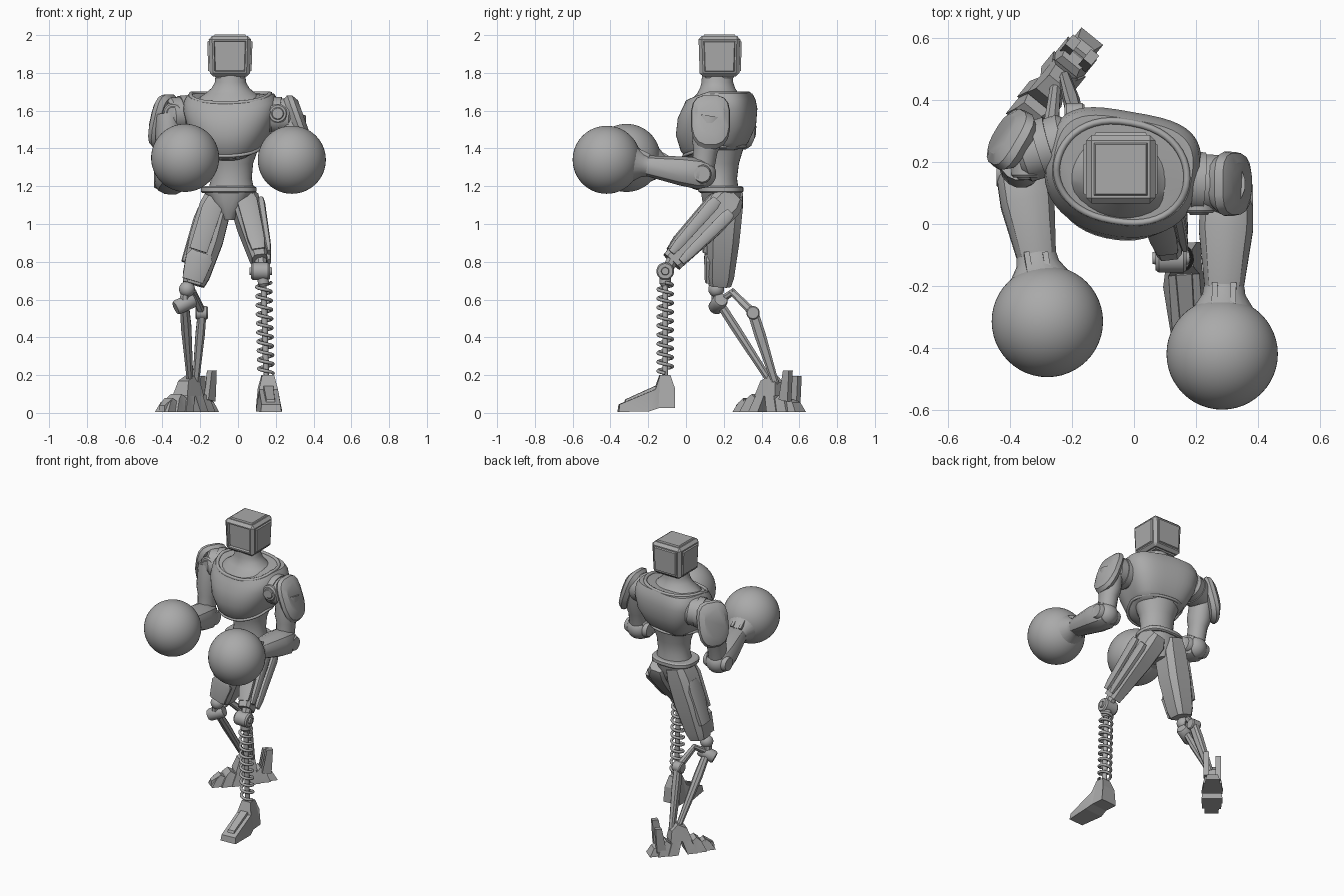
import bpy, bmesh, math
from mathutils import Vector, Matrix

cube = bpy.data.objects.get("Cube")
if cube:
    bpy.data.objects.remove(cube, do_unlink=True)

GREY = bpy.data.materials.new("plain_grey")
GREY.use_nodes = True
GREY.diffuse_color = (0.4, 0.4, 0.4, 1)
GREY.node_tree.nodes["Principled BSDF"].inputs["Base Color"].default_value = (0.4, 0.4, 0.4, 1)


def finish(name, bm, matrix=Matrix(), angle=32):
    bmesh.ops.recalc_face_normals(bm, faces=bm.faces)
    mesh = bpy.data.meshes.new(name)
    bm.to_mesh(mesh)
    bm.free()
    mesh.materials.append(GREY)
    ob = bpy.data.objects.new(name, mesh)
    ob.matrix_world = matrix
    bpy.context.collection.objects.link(ob)
    bpy.ops.object.select_all(action='DESELECT')
    ob.select_set(True)
    bpy.context.view_layer.objects.active = ob
    bpy.ops.object.shade_smooth_by_angle(angle=math.radians(angle))
    return ob


def place(x, y, z, yaw=0):
    return Matrix.Translation((x, y, z)) @ Matrix.Rotation(math.radians(yaw), 4, 'Z')


def frame(a, b):
    """Matrix at a whose local z runs to b and local x stays near world x."""
    z = (Vector(b) - Vector(a)).normalized()
    ref = Vector((0, 1, 0)) if abs(z.x) > 0.7 else Vector((1, 0, 0))
    x = (ref - z * ref.dot(z)).normalized()
    return Matrix.Translation(a) @ Matrix((x, z.cross(x), z)).transposed().to_4x4()


def loft(name, rings, matrix, n=32, front=2, back=None, dip=0):
    """Rings are (z, half width, front depth, back depth); exponents square them off."""
    bm, loops = bmesh.new(), []
    for z, rx, f, *rest in rings:
        loop = []
        for i in range(n):
            a = math.tau * (i + 0.5) / n
            c, s = math.cos(a), math.sin(a)
            e = 2 / (front if s < 0 else back or front)
            depth = f if s < 0 or not rest else rest[0]
            loop.append(bm.verts.new((math.copysign(abs(c) ** e, c) * rx,
                                      math.copysign(abs(s) ** e, s) * depth, z - dip * max(0, -s))))
        loops.append(loop)
    for p, q in zip(loops, loops[1:]):
        for i in range(n):
            bm.faces.new((p[i], p[(i + 1) % n], q[(i + 1) % n], q[i]))
    bm.faces.new(loops[0])
    bm.faces.new(loops[-1])
    return finish(name, bm, matrix)


def limb(name, a, b, rings, n=32, square=2):
    length = (Vector(b) - Vector(a)).length
    return loft(name, [(t * length, *r) for t, *r in rings], frame(a, b), n, square)


def rod(name, a, b, r, n=24):
    return limb(name, a, b, [(0, r * 0.85, r * 0.85), (0.1, r, r), (0.9, r, r), (1, r * 0.85, r * 0.85)], n)


def ball(name, c, r):
    bm = bmesh.new()
    bmesh.ops.create_uvsphere(bm, u_segments=48, v_segments=32, radius=r)
    return finish(name, bm, Matrix.Translation(c))


def prism(name, outline, widths, matrix):
    """Side outline in (y, z), with a half width for each point."""
    bm = bmesh.new()
    sides = [[bm.verts.new((k * w, y, z)) for (y, z), w in zip(outline, widths)] for k in (-1, 1)]
    for s in sides:
        bm.faces.new(s)
    n = len(outline)
    for i in range(n):
        j = (i + 1) % n
        bm.faces.new((sides[0][i], sides[0][j], sides[1][j], sides[1][i]))
    bmesh.ops.triangulate(bm, faces=[f for f in bm.faces if len(f.verts) > 4])
    return finish(name, bm, matrix, 15)


def wire(name, points, r, closed=False):
    cu = bpy.data.curves.new(name, 'CURVE')
    cu.dimensions, cu.bevel_depth, cu.bevel_resolution = '3D', r, 2
    sp = cu.splines.new('POLY')
    sp.points.add(len(points) - 1)
    for p, co in zip(sp.points, points):
        p.co = (*co, 1)
    sp.use_cyclic_u, sp.use_smooth = closed, True
    cu.materials.append(GREY)
    ob = bpy.data.objects.new(name, cu)
    bpy.context.collection.objects.link(ob)
    return ob


# Head: bevelled box, recessed screen, raised panels on the other walls
bm = bmesh.new()
bmesh.ops.create_cube(bm, size=1)
for v in bm.verts:
    taper = 0.94 if v.co.z < 0 else 1
    v.co = (v.co.x * 0.225 * taper, v.co.y * 0.222 * taper, v.co.z * 0.215)
bmesh.ops.bevel(bm, geom=bm.edges[:], offset=0.018, segments=1, affect='EDGES')
bm.normal_update()
for f in [f for f in bm.faces if f.calc_area() > 0.02]:
    screen = f.normal.y < -0.8
    bmesh.ops.inset_region(bm, faces=[f], thickness=0.012, depth=0)
    bmesh.ops.inset_region(bm, faces=[f], thickness=0.006, depth=-0.014 if screen else 0.008)
finish("head", bm, place(-0.043, 0.177, 1.888))

# Torso, turned slightly to one side
core = place(-0.04, 0.16, 0, -10)
loft("neck", [(1.6, .2, .16, .16), (1.66, .18, .13, .15), (1.69, .135, .1, .12), (1.72, .1, .085, .1),
              (1.75, .083, .078, .09), (1.8, .078, .075, .088)], core)
loft("chest", [(1.385, .12, .1, .1), (1.395, .15, .15, .13), (1.43, .18, .185, .16), (1.52, .225, .212, .2),
               (1.61, .25, .2, .205), (1.66, .245, .175, .195), (1.69, .225, .16, .18), (1.69, .2, .14, .16)],
     core, 48, 2.2, 3.4, dip=0.05)
loops = {"collar": (1.69, .212, .152, .17, .011), "chest_hem": (1.41, .17, .17, .15, .009)}
for name, (z, rx, f, b, r) in loops.items():
    pts = []
    for i in range(48):
        c, s = math.cos(math.tau * i / 48), math.sin(math.tau * i / 48)
        pts.append(core @ Vector((rx * math.copysign(abs(c) ** .85, c), s * (f if s < 0 else b),
                                  z - 0.05 * max(0, -s))))
    wire(name, pts, r, True)
loft("abdomen", [(1.17, .125, .1), (1.24, .108, .09), (1.32, .115, .1), (1.42, .15, .13)],
     place(-0.035, 0.18, 0, -5))
hips = place(-0.05, 0.185, 0)
loft("belt", [(1.165, .14, .112), (1.172, .148, .12), (1.193, .148, .12), (1.2, .138, .11)], hips, 24, 2.6)
loft("pelvis", [(1.02, .03, .06), (1.06, .055, .08), (1.12, .1, .1), (1.175, .135, .108)], hips, 16, 2.5)


# Arms: shoulder joint, pad, upper arm, elbow, forearm, cuff and round glove
def arm(side, inner, outer, cap, elbow, glove, pad, normal):
    s, e, g, p = Vector(outer), Vector(elbow), Vector(glove), Vector(pad)
    rod(side + "_shoulder_joint", inner, outer, 0.092, 32)
    limb(side + "_shoulder_band", Vector(inner).lerp(s, .35), Vector(inner).lerp(s, .6),
         [(0, .098, .098), (1, .098, .098)])
    c = Vector(cap)
    rod(side + "_shoulder_cap", c + Vector((0, .09, 0)), c, 0.052)
    rod(side + "_shoulder_pin", c + Vector((0, .05, 0)), c - Vector((0, .006, 0)), 0.033)
    limb(side + "_upper_arm", s, e, [(0, .07, .08), (.45, .072, .08), (.6, .06, .065), (1, .055, .06)], 16)
    n = Vector(normal).normalized()
    x = Vector((0, 0, 1)).cross(n).normalized()
    m = Matrix.Translation(p) @ Matrix((x, n.cross(x), n)).transposed().to_4x4()
    loft(side + "_shoulder_pad", [(-.035, .085, .135, .13), (-.01, .105, .16, .145), (.015, .1, .145, .135),
                                  (.035, .07, .09, .1)], m, 16, 2.6, 3.2)
    ball(side + "_elbow", e, 0.075)
    d = (g - e).normalized()
    rod(side + "_elbow_hinge", e - Vector((.085, 0, 0)), e + Vector((.085, 0, 0)), 0.05)
    w = g - d * 0.2
    limb(side + "_forearm", e - d * 0.03, w, [(0, .07, .07), (.12, .088, .085), (.4, .09, .08), (.95, .065, .056),
                                             (1, .06, .05)], 12, 2.4)
    limb(side + "_cuff", w - d * 0.02, g - d * .13, [(0, .066, .058), (.3, .07, .064), (1, .11, .11)], 24)
    up = Vector((0, 0, 1))
    for k in (-0.03, 0.03):
        a = w + Vector((k, 0, 0)) + up * 0.055
        limb(side + "_cuff_strap", a - d * .03, a + d * .06 + up * .03, [(0, .01, .01), (1, .01, .01)], 4, 8)
    ball(side + "_glove", g, 0.18)


arm("left", (.13, .14, 1.58), (.29, .13, 1.57), (.21, .035, 1.585), (.3, .085, 1.265), (.285, -.42, 1.34),
    (.318, .13, 1.55), (1, 0, .36))
arm("right", (-.21, .27, 1.59), (-.37, .22, 1.575), (-.345, .15, 1.59), (-.36, .165, 1.235),
    (-.28, -.315, 1.35), (-.4, .275, 1.55), (-.85, .5, .25))

# Left leg: raised armoured thigh, coil spring shin and wedge foot
hip, knee = Vector((.035, .225, 1.12)), Vector((.115, -.075, .8))
limb("left_thigh", hip, knee, [(-.1, .05, .06), (.02, .075, .09), (.35, .07, .088), (.85, .05, .066), (1, .042, .06)], 8, 4)
for k in (-1, 0, 1):
    off = Vector((.078, .036, -.034)) * 1 if k == 1 else Vector((.078, -.036, .034)) if k else Vector((.0, -.058, .056))
    limb("left_thigh_plate", hip.lerp(knee, .08) + off, hip.lerp(knee, .92) + off * .72,
         [(0, .016, .026), (.1, .02, .034), (.85, .016, .026), (1, .01, .018)] if k else
         [(0, .045, .015), (.1, .055, .02), (.8, .046, .022), (1, .035, .01)], 8, 4)
rod("left_knee_joint", (.07, -.11, .75), (.17, -.11, .75), 0.047)
rod("left_knee_pin", (.06, -.11, .75), (.18, -.11, .75), 0.022)
limb("left_knee_link", (.118, -.06, .83), (.125, -.11, .74), [(0, .035, .035), (1, .03, .03)], 8)
limb("left_spring_cap", (.13, -.11, .74), (.136, -.11, .67), [(0, .03, .03), (.8, .03, .03), (1, .02, .02)], 16)
rod("left_shin_rod", (.135, -.11, .7), (.15, -.11, .18), 0.016, 16)
turns, steps = 10, 20
wire("left_shin_spring", [(.136 + .012 * i / (turns * steps) + .038 * math.cos(math.tau * i / steps),
                           -.11 + .038 * math.sin(math.tau * i / steps), .69 - .48 * i / (turns * steps))
                          for i in range(turns * steps + 1)], 0.009)
sole = place(.15, 0, 0, 4)
prism("left_foot", [(-.36, .005), (-.355, .045), (-.165, .125), (-.14, .2), (-.085, .2), (-.062, .13),
                    (-.062, .025), (-.15, .025), (-.2, .008)],
      [.055, .05, .05, .032, .032, .05, .06, .06, .07], sole)
prism("left_toe_ridge", [(-.33, .05), (-.32, .072), (-.165, .142), (-.15, .12)], [.025, .022, .025, .03], sole)

# Right leg: straight armoured thigh with plates
limb("right_thigh", (-.1, .215, 1.16), (-.235, .18, .68),
     [(0, .07, .09), (.15, .088, .095), (.5, .094, .09), (.9, .075, .075), (1, .06, .062)], 8, 3.5)
limb("right_knee_plate", (-.195, .13, .85), (-.24, .125, .7), [(0, .055, .03), (.2, .075, .034), (1, .058, .026)], 8, 4)
limb("right_front_plate", (-.12, .125, 1.14), (-.21, .105, .86), [(0, .04, .012), (.2, .055, .02), (1, .05, .018)], 8, 4)
limb("right_side_plate", (-.195, .22, 1.08), (-.285, .2, .8), [(0, .018, .045), (.2, .024, .06), (1, .016, .05)], 8, 4)

# Right shin: two struts meeting at the ankle
ball("right_knee_ball", (-.27, .16, .655), 0.042)
limb("right_knee_link", (-.275, .16, .67), (-.285, .17, .56), [(0, .025, .03), (1, .03, .035)], 8)
rod("right_knee_hinge", (-.33, .155, .555), (-.235, .185, .6), 0.04)
limb("right_front_strut", (-.285, .165, .6), (-.25, .475, .12), [(0, .024, .024), (.3, .03, .026), (1, .016, .018)], 8)
limb("right_knee_arm", (-.275, .19, .6), (-.235, .255, .645), [(0, .02, .02), (1, .018, .018)], 8)
limb("right_rear_link", (-.24, .24, .645), (-.19, .355, .53), [(0, .016, .018), (1, .022, .024)], 8, 3)
rod("right_rear_hinge", (-.225, .355, .53), (-.16, .355, .53), 0.036, 16)
limb("right_rear_strut", (-.19, .355, .53), (-.225, .475, .15), [(0, .024, .03), (.3, .026, .032), (1, .018, .02)], 8, 3)

# Right foot: overlapping plates from toe to heel, with upright fins
paw = place(-.27, .44, 0, -39)
for i, (y, w, h) in enumerate([(-.15, .045, .075), (-.09, .06, .1), (-.025, .066, .115), (.04, .066, .12),
                               (.105, .06, .1), (.155, .045, .07)]):
    lean = -0.03 if y < 0 else 0.03
    prism(f"right_foot_plate_{i + 1}", [(y - .035 + lean, .004), (y - .03, h * .75), (y, h), (y + .03, h * .8),
                                        (y + .03 + lean, .004)], [w, w * .75, w * .6, w * .75, w], paw)
prism("right_ankle", [(-.06, .09), (-.03, .17), (.03, .2), (.07, .16), (.08, .09)], [.05, .035, .03, .035, .05], paw)
prism("right_toe_claw", [(-.215, .004), (-.21, .04), (-.15, .08), (-.14, .01)], [.02, .018, .03, .035], paw)
for x in (-.035, .04):
    prism("right_heel_fin", [(.11, .07), (.13, .15), (.14, .225), (.18, .225), (.175, .14), (.17, .06)],
          [.017] * 6, paw @ Matrix.Translation((x, 0, 0 if x > 0 else -.03)))
